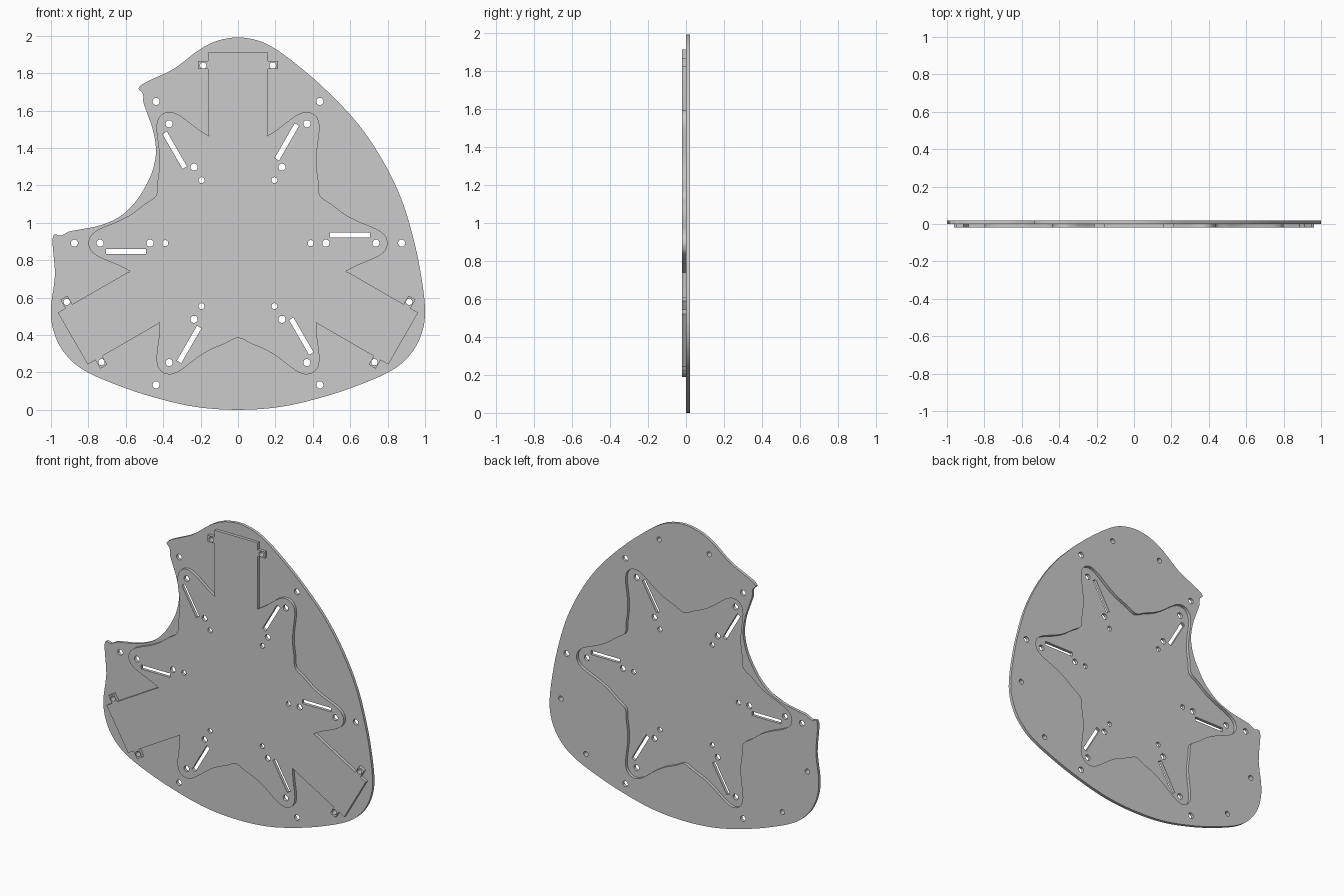
import bpy, bmesh
from math import sin, cos, pi, radians
from mathutils import Vector

if "Cube" in bpy.data.objects:
    bpy.data.objects.remove(bpy.data.objects["Cube"])

CZ = 0.891          # height of the pattern centre
HALF = 0.01         # half thickness of one layer


def polar(r, deg):
    return Vector((r * cos(radians(deg)), r * sin(radians(deg))))


def rot(p, deg):
    c, s = cos(radians(deg)), sin(radians(deg))
    return Vector((p[0] * c - p[1] * s, p[0] * s + p[1] * c))


def smooth_loop(pts, n=6):
    """Closed centripetal spline through the points."""
    out = []
    k = len(pts)
    for i in range(k):
        a, b, c, d = (pts[(i + j) % k] for j in (-1, 0, 1, 2))
        lab, lbc, lcd = ((q - p).length ** 0.5 for p, q in ((a, b), (b, c), (c, d)))
        m1 = (c - b) + lbc * ((b - a) / lab - (c - a) / (lab + lbc))
        m2 = (c - b) + lbc * ((d - c) / lcd - (d - b) / (lbc + lcd))
        for j in range(n):
            t = j / n
            out.append((2*t**3 - 3*t*t + 1) * b + (t**3 - 2*t*t + t) * m1
                       + (3*t*t - 2*t**3) * c + (t**3 - t*t) * m2)
    return out


def circle(c, r, n=24):
    return [Vector(c) + polar(r, 360 * i / n) for i in range(n)]


def sheet(name, loops, y):
    """Flat plate in the xz plane; later loops are holes."""
    cu = bpy.data.curves.new(name, 'CURVE')
    cu.dimensions, cu.fill_mode, cu.extrude = '2D', 'BOTH', HALF
    for loop in loops:
        sp = cu.splines.new('POLY')
        sp.points.add(len(loop) - 1)
        for pt, p in zip(sp.points, loop):
            pt.co = (p[0], p[1], 0, 1)
        sp.use_cyclic_u = True
        sp.use_smooth = False
    ob = bpy.data.objects.new(name, cu)
    bpy.context.collection.objects.link(ob)
    ob.rotation_euler = (pi / 2, 0, 0)
    ob.location = (0, y, CZ)
    bpy.ops.object.select_all(action='DESELECT')
    ob.select_set(True)
    bpy.context.view_layer.objects.active = ob
    bpy.ops.object.convert(target='MESH')
    ob = bpy.context.object
    bm = bmesh.new()
    bm.from_mesh(ob.data)
    bmesh.ops.remove_doubles(bm, verts=bm.verts, dist=1e-5)
    bmesh.ops.recalc_face_normals(bm, faces=bm.faces)
    bm.to_mesh(ob.data)
    bm.free()
    bpy.ops.object.shade_smooth_by_angle(angle=radians(30))
    return ob


# Six-armed star outline
half_arm = [(0.788, 0.038), (0.757, 0.066), (0.712, 0.088), (0.64, 0.118),
            (0.575, 0.152), (0.50, 0.208)]
star_pts = []
for k in range(6):
    arm = [Vector((0.8, 0))] + [Vector(p) for p in half_arm] + [polar(0.507, 30)]
    arm += [rot((p[0], -p[1]), 60) for p in reversed(half_arm)]
    star_pts += [rot(p, 60 * k) for p in arm]
star = smooth_loop(star_pts)

# Rounded three-lobed plate outline with a bite on the upper left
lobe = [(0, 1.1), (6, 1.087), (11, 1.057), (20, 0.994), (30, 0.944), (45, 0.905), (60, 0.891)]
lobe = lobe + [(120 - a, r) for a, r in reversed(lobe[1:-1])]
bite = [(0.875, 0.453), (0.840, 0.438), (0.815, 0.40), (0.773, 0.363), (0.69, 0.29),
        (0.622, 0.2), (0.588, 0.1)]
outline = []
for k in range(3):
    for a, r in lobe:
        t = a + 120 * k                      # clockwise from the top
        if not 265 < t < 335:
            outline.append(polar(r, 90 - t))
        elif t == 270:
            outline += [rot((u, v), 150) for u, v in bite]
            outline.append(polar(0.58, 150))
            outline += [rot((u, -v), 150) for u, v in reversed(bite)]
outline = smooth_loop(outline)

# Back plate with star-shaped opening
pad_holes = [circle(rot((s * 0.186, 0.95), 120 * k), 0.017) for k in range(3) for s in (-1, 1)]
rim_holes = [circle(polar(0.875, 60 * k), 0.019) for k in range(6)]
sheet("back_plate", [outline, star] + pad_holes + rim_holes, HALF)

# Front star with holes and slots on every arm
cuts = []
for k in range(6):
    for r, size in ((0.737, 0.019), (0.47, 0.019), (0.389, 0.016)):
        cuts.append(circle(polar(r, 60 * k), size))
    cuts.append([rot(p, 60 * k) for p in
                 ((0.492, 0.031), (0.707, 0.031), (0.707, 0.058), (0.492, 0.058))])
sheet("front_star", [star] + cuts, -HALF)

# Three tabbed pads seated in the star valleys
valley = sorted((p for p in star if abs(p.x) < 0.159 and p.y > 0), key=lambda p: p.x)
side = [(0.16, 0.585), (0.16, 0.93), (0.213, 0.93), (0.213, 0.973), (0.16, 0.973), (0.16, 1.02)]
pad = list(valley) + [Vector(p) for p in side] + [Vector((-x, z)) for x, z in reversed(side)]
for k in range(3):
    holes = pad_holes[2 * k:2 * k + 2]
    sheet(f"mount_pad_{k + 1}", [[rot(p, 120 * k) for p in pad]] + holes, -HALF)
